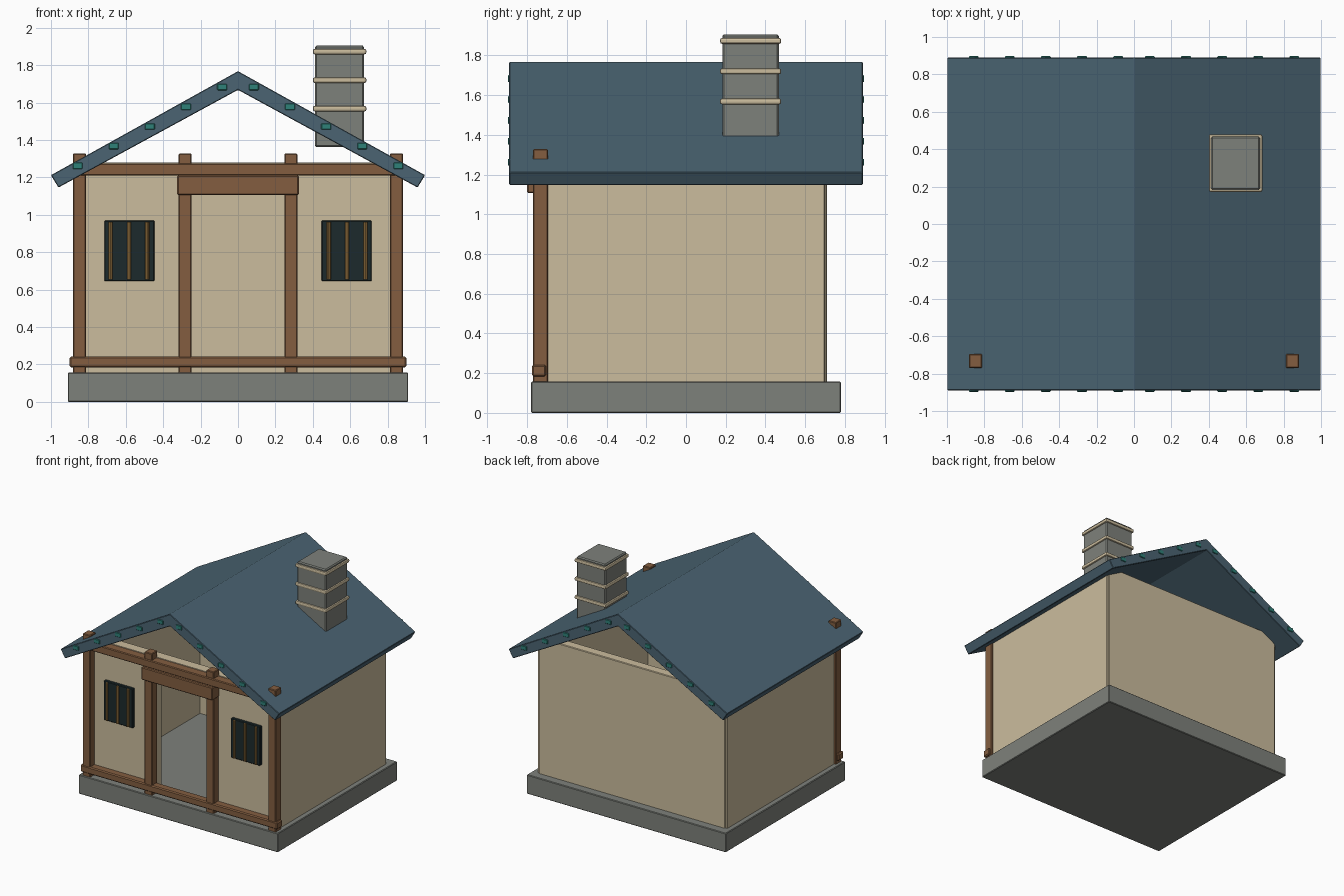
import bpy, bmesh, math
from mathutils import Matrix

if "Cube" in bpy.data.objects:
    bpy.data.objects.remove(bpy.data.objects["Cube"])


def material(name, r, g, b):
    m = bpy.data.materials.new(name)
    m.diffuse_color = [(c / 255) ** 2.2 for c in (r, g, b)] + [1]
    m.use_nodes = True
    m.node_tree.nodes["Principled BSDF"].inputs["Base Color"].default_value = m.diffuse_color
    return m


STONE = material("stone", 125, 128, 122)
PLASTER = material("plaster", 202, 187, 156)
WOOD = material("wood", 130, 94, 66)
ROOF = material("roof_blue", 76, 100, 114)
DARK = material("dark_glass", 34, 46, 48)
BRASS = material("brass", 150, 115, 66)
TEAL = material("teal", 50, 128, 120)


def finish(name, bm, mat, bevel=0.0, segments=1):
    bmesh.ops.recalc_face_normals(bm, faces=bm.faces)
    me = bpy.data.meshes.new(name)
    bm.to_mesh(me)
    bm.free()
    me.materials.append(mat)
    ob = bpy.data.objects.new(name, me)
    bpy.context.collection.objects.link(ob)
    if bevel:
        mod = ob.modifiers.new("bevel", 'BEVEL')
        mod.width, mod.segments = bevel, segments
    return ob


def box(name, mat, x, y, z, bevel=0.005, segments=1):
    """Box from (min, max) ranges."""
    bm = bmesh.new()
    bmesh.ops.create_cube(bm, size=1)
    for v in bm.verts:
        for i, (lo, hi) in enumerate((x, y, z)):
            v.co[i] = (lo + hi) / 2 + v.co[i] * (hi - lo)
    return finish(name, bm, mat, bevel, segments)


def prism(name, mat, profile, y0, y1, bevel=0.0):
    """XZ outline extruded along y."""
    bm = bmesh.new()
    face = bm.faces.new([bm.verts.new((x, y0, z)) for x, z in profile])
    ext = bmesh.ops.extrude_face_region(bm, geom=[face])
    verts = [e for e in ext["geom"] if isinstance(e, bmesh.types.BMVert)]
    bmesh.ops.translate(bm, verts=verts, vec=(0, y1 - y0, 0))
    return finish(name, bm, mat, bevel)


# Stone base
box("base", STONE, (-0.91, 0.91), (-0.78, 0.78), (0, 0.158))

# Walls: back, sides and a front with a doorway
W, T, Z0, Z1 = 0.852, 0.08, 0.15, 1.28
box("back_wall", PLASTER, (-W, W), (0.63, 0.71), (Z0, Z1))
front = [(-W, Z0), (-0.26, Z0), (-0.26, 1.15), (0.26, 1.15), (0.26, Z0),
         (W, Z0), (W, Z1), (-W, Z1)]
prism("front_wall", PLASTER, front, -0.71, -0.63)

for s, side in ((-1, "left"), (1, "right")):
    def span(a, b):
        return tuple(sorted((s * a, s * b)))

    box(side + "_wall", PLASTER, span(0.868 - T, 0.868), (-0.70, 0.70), (Z0, Z1))
    # Timber posts
    box(side + "_corner_post", WOOD, span(0.813, 0.883), (-0.77, -0.695), (0.15, 1.328))
    box(side + "_door_post", WOOD, span(0.248, 0.317), (-0.77, -0.695), (0.15, 1.328))
    # Barred window
    box(side + "_window", DARK, span(0.447, 0.715), (-0.735, -0.69), (0.645, 0.97))
    for i, x in enumerate((0.485, 0.582, 0.681)):
        bm = bmesh.new()
        bmesh.ops.create_cone(bm, cap_ends=True, segments=8, radius1=0.011, radius2=0.011,
                              depth=0.31, matrix=Matrix.Translation((s * x, -0.741, 0.808)))
        finish(f"{side}_window_bar_{i + 1}", bm, BRASS)

# Horizontal timbers
box("sill_beam", WOOD, (-0.9, 0.9), (-0.775, -0.705), (0.183, 0.242), 0.008)
box("top_beam", WOOD, (-0.85, 0.85), (-0.78, -0.70), (1.21, 1.274), 0.006)
box("door_lintel", WOOD, (-0.325, 0.325), (-0.80, -0.70), (1.106, 1.212), 0.006)

# Gabled roof
roof = [(0, 1.768), (1.0, 1.212), (0.96, 1.146), (0, 1.668), (-0.96, 1.146), (-1.0, 1.212)]
prism("roof", ROOF, roof, -0.89, 0.89, 0.004)

# Studs along both gable edges
for end, y in (("front", -0.89), ("back", 0.89)):
    for s in (-1, 1):
        for i in range(5):
            x = 0.085 + 0.193 * i
            z = 1.683 - 0.545 * (x - 0.085)
            side = "left" if s < 0 else "right"
            box(f"{end}_{side}_stud_{i + 1}", TEAL, (s * x - 0.026, s * x + 0.026),
                (y - 0.007, y + 0.007), (z - 0.017, z + 0.017), 0.003)

# Chimney with three rounded bands
box("chimney", STONE, (0.412, 0.674), (0.183, 0.467), (1.362, 1.905), 0.008)
for i, z in enumerate((1.568, 1.72, 1.873)):
    box(f"chimney_band_{i + 1}", PLASTER, (0.4, 0.686), (0.172, 0.479),
        (z - 0.0145, z + 0.0145), 0.009, 2)
